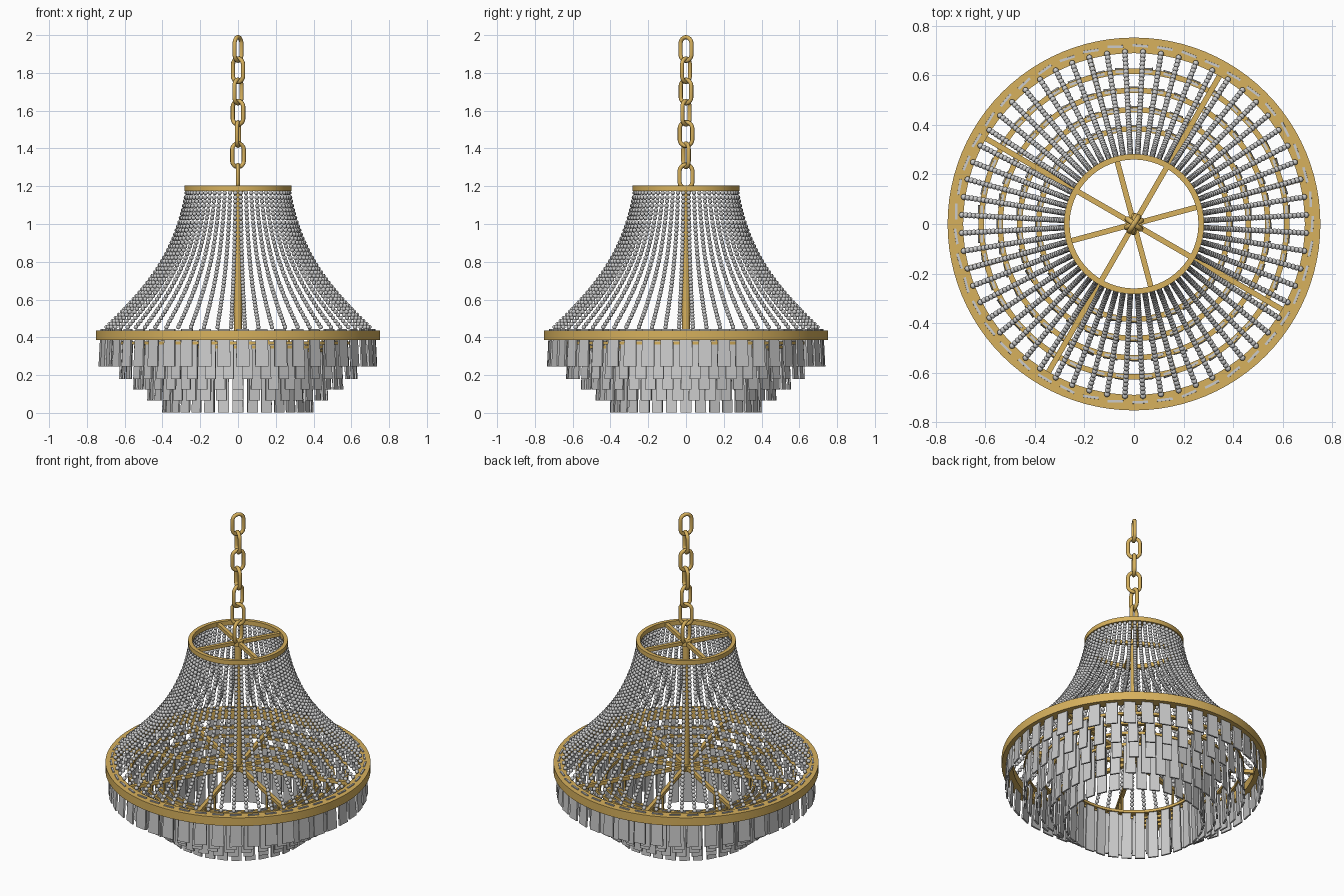
import bpy, bmesh, math, random
from mathutils import Matrix, Vector

if "Cube" in bpy.data.objects:
    bpy.data.objects.remove(bpy.data.objects["Cube"])

random.seed(4)
TAU = 2 * math.pi
gold = bpy.data.materials.new("gold")
gold.diffuse_color = (0.68, 0.44, 0.11, 1)
gold.use_nodes = True
gold.node_tree.nodes["Principled BSDF"].inputs["Base Color"].default_value = gold.diffuse_color


def make(name, bm, mat=None, smooth=True):
    bmesh.ops.recalc_face_normals(bm, faces=bm.faces)
    me = bpy.data.meshes.new(name)
    bm.to_mesh(me)
    bm.free()
    ob = bpy.data.objects.new(name, me)
    bpy.context.collection.objects.link(ob)
    if mat:
        me.materials.append(mat)
    if smooth:
        bpy.ops.object.select_all(action='DESELECT')
        ob.select_set(True)
        bpy.context.view_layer.objects.active = ob
        bpy.ops.object.shade_smooth_by_angle(angle=math.radians(40))
    return ob


def skin(bm, loops):
    # joins closed loops of points into a closed tube
    rows = [[bm.verts.new(p) for p in loop] for loop in loops]
    for i, a in enumerate(rows):
        b = rows[(i + 1) % len(rows)]
        for j in range(len(a)):
            k = (j + 1) % len(a)
            bm.faces.new((a[j], a[k], b[k], b[j]))


def ring(name, r0, r1, z0, z1, seg=96):
    bm = bmesh.new()
    prof = [(r0, z0), (r1, z0), (r1, z1), (r0, z1)]
    skin(bm, [[(r * math.cos(TAU * i / seg), r * math.sin(TAU * i / seg), z)
               for r, z in prof] for i in range(seg)])
    return make(name, bm, gold)


def bar(bm, a, b, w, h):
    # rectangular bar between two points
    a, b = Vector(a), Vector(b)
    d = b - a
    m = (Matrix.Translation((a + b) / 2) @ d.to_track_quat('X', 'Z').to_matrix().to_4x4()
         @ Matrix.Diagonal((d.length, w, h, 1)))
    bmesh.ops.create_cube(bm, size=1, matrix=m)


def polar(r, deg, z):
    return (r * math.cos(math.radians(deg)), r * math.sin(math.radians(deg)), z)


# main frame rings
ring("lower_ring", 0.69, 0.753, 0.385, 0.437)
ring("upper_ring", 0.26, 0.283, 1.175, 1.203)

# spokes of the lower and upper frame
tiers = [(0.617, 0.37), (0.54, 0.35), (0.462, 0.33), (0.385, 0.30)]
bm = bmesh.new()
for k in range(8):
    a = 15 + 45 * k
    bar(bm, (0, 0, 0.41), polar(0.70, a, 0.41), 0.022, 0.022)
    for r, z in tiers:
        bar(bm, polar(r, a, z), polar(r, a, 0.41), 0.01, 0.01)
make("lower_spokes", bm, gold, False)
bm = bmesh.new()
for k in range(4):
    bar(bm, (0, 0, 1.187), polar(0.265, 60 + 90 * k, 1.187), 0.022, 0.022)
make("upper_spokes", bm, gold, False)

# centre rod and hub
bm = bmesh.new()
for r, z0, z1 in [(0.02, 0.39, 1.2), (0.035, 0.39, 0.425), (0.03, 1.17, 1.2)]:
    bmesh.ops.create_cone(bm, cap_ends=True, segments=20, radius1=r, radius2=r,
                          depth=z1 - z0, matrix=Matrix.Translation((0, 0, (z0 + z1) / 2)))
make("centre_rod", bm, gold)

# chain links, each a stadium-shaped tube turned irregularly
t, half_w, half_h = 0.011, 0.034, 0.0625
angles = [58, -38, 55, -35, 80, 25, 90]
for i, ang in enumerate(angles):
    zc = 2.0 - half_h - t - i * 0.1125
    loops = []
    for j in range(24):
        th = TAU * (j + 0.5) / 24
        side = math.copysign(half_h - half_w, math.sin(th))
        n = Vector((math.cos(th), 0, math.sin(th)))
        c = n * half_w + Vector((0, 0, side))
        loops.append([c + n * t * math.cos(TAU * q / 10) + Vector((0, t * math.sin(TAU * q / 10), 0))
                      for q in range(10)])
    bm = bmesh.new()
    skin(bm, loops)
    link = make(f"chain_link_{i + 1}", bm, gold)
    link.location.z = zc
    link.rotation_euler.z = math.radians(ang)

# one bead strand following a concave sweep, repeated around the axis
pts = [Vector((0.272, 1.165)), Vector((0.335, 0.80)), Vector((0.53, 0.62)), Vector((0.708, 0.442))]


def bez(u):
    v = 1 - u
    return pts[0] * v**3 + pts[1] * 3 * u * v * v + pts[2] * 3 * u * u * v + pts[3] * u**3


fine = [bez(i / 400) for i in range(401)]
bm = bmesh.new()
last, travelled, step = fine[0], 0.0, 0.0228
for p in fine:
    travelled += (p - last).length
    if p is fine[0] or travelled >= step:
        bmesh.ops.create_icosphere(bm, subdivisions=2, radius=0.0118,
                                   matrix=Matrix.Translation((p.x, 0, p.y)))
        travelled = 0.0 if p is fine[0] else travelled - step
    last = p
strand = make("bead_strand_1", bm)
N = 60
strand.rotation_euler.z = TAU * 0.5 / N
for k in range(1, N):
    ob = strand.copy()
    ob.name = f"bead_strand_{k + 1}"
    ob.rotation_euler.z = TAU * (k + 0.5) / N
    bpy.context.collection.objects.link(ob)

# tiers of hanging glass plates, with the thin rings that carry them
rows = [(0.72, 0.443, 0.245, 45, 0.072)]
for i, (r, z) in enumerate(tiers):
    ring(f"tier_ring_{i + 1}", r - 0.011, r + 0.011, z - 0.008, z + 0.008, 72)
    rows.append((r, z + 0.012, [0.18, 0.125, 0.065, 0.003][i], [40, 36, 34, 32][i], 0.058))
for i, (r, top, bot, n, w) in enumerate(rows):
    bm = bmesh.new()
    for k in range(n):
        ang = TAU * (k + 0.5 * (i % 2)) / n
        m = (Matrix.Rotation(ang, 4, 'Z') @ Matrix.Translation((r, 0, 0))
             @ Matrix.Rotation(random.uniform(-0.12, 0.12), 4, 'Z'))
        loops = []
        # narrower at the top, leaning slightly outward at the foot
        for z, f, off in [(top, 0.88, 0.0), (bot, 1.0, 0.01)]:
            loops.append([bm.verts.new(m @ Vector((off + sx * 0.005, sy * w * f / 2, z)))
                          for sx, sy in [(-1, -1), (1, -1), (1, 1), (-1, 1)]])
        a, b = loops
        bm.faces.new(a)
        bm.faces.new(b[::-1])
        for j in range(4):
            q = (j + 1) % 4
            bm.faces.new((a[j], b[j], b[q], a[q]))
    make(f"glass_plates_tier_{i + 1}", bm, None, False)
